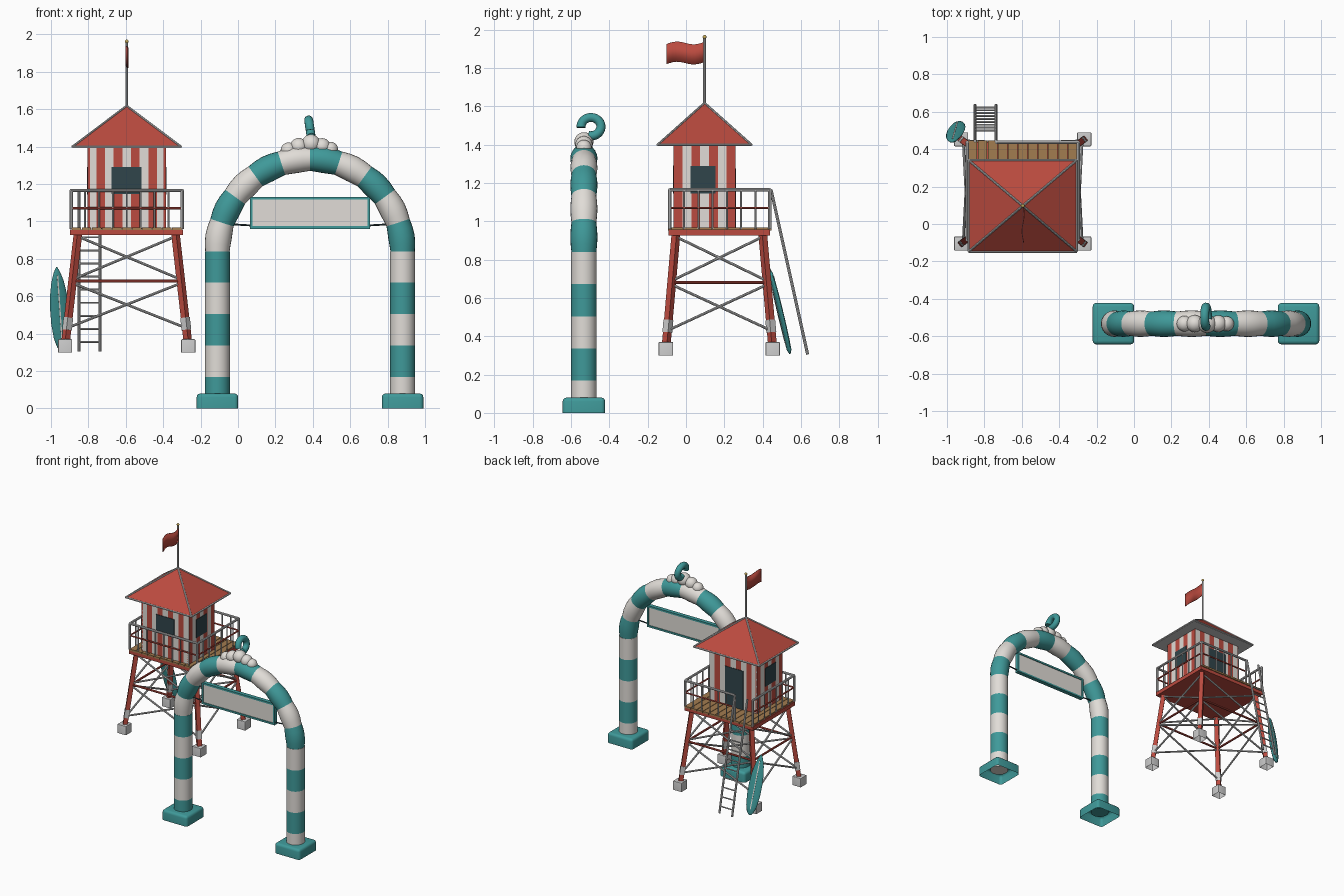
import bpy, bmesh, math
from mathutils import Vector, Matrix

if "Cube" in bpy.data.objects:
    bpy.data.objects.remove(bpy.data.objects["Cube"])

def material(name, rgb):
    m = bpy.data.materials.new(name)
    m.diffuse_color = (*rgb, 1)
    m.use_nodes = True
    m.node_tree.nodes["Principled BSDF"].inputs["Base Color"].default_value = m.diffuse_color
    return m

RED = material("red", (0.5, 0.07, 0.05))
TEAL = material("teal", (0.05, 0.32, 0.32))
WHITE = material("white", (0.75, 0.72, 0.68))
WOOD = material("wood", (0.36, 0.2, 0.08))
DARK = material("dark glass", (0.03, 0.06, 0.07))
GOLD = material("gold", (0.6, 0.42, 0.1))

def finish(bm, name, mat=None, smooth=False):
    bmesh.ops.recalc_face_normals(bm, faces=bm.faces)
    me = bpy.data.meshes.new(name)
    bm.to_mesh(me)
    bm.free()
    ob = bpy.data.objects.new(name, me)
    bpy.context.collection.objects.link(ob)
    if mat:
        me.materials.append(mat)
    if smooth:
        bpy.context.view_layer.objects.active = ob
        ob.select_set(True)
        bpy.ops.object.shade_smooth_by_angle(angle=math.radians(40))
        ob.select_set(False)
    return ob

def add_box(bm, c, s):
    return bmesh.ops.create_cube(bm, size=1, matrix=Matrix.Translation(c) @ Matrix.Diagonal((*s, 1)))["verts"]

def add_rod(bm, a, b, r, n=8):
    a, b = Vector(a), Vector(b)
    rot = (b - a).to_track_quat('Z', 'Y').to_matrix().to_4x4()
    spin = Matrix.Rotation(math.pi / 4, 4, 'Z') if n == 4 else Matrix()
    bmesh.ops.create_cone(bm, segments=n, radius1=r, radius2=r, depth=(b - a).length, cap_ends=True,
                          matrix=Matrix.Translation((a + b) / 2) @ rot @ spin)

def boxes(name, items, mat=None):
    bm = bmesh.new()
    for c, s in items:
        add_box(bm, c, s)
    return finish(bm, name, mat)

def rods(name, items, r, mat=None, n=8):
    bm = bmesh.new()
    for a, b in items:
        add_rod(bm, a, b, r, n)
    return finish(bm, name, mat, n > 4)

def balls(name, items, mat):
    bm = bmesh.new()
    for c, r in items:
        bmesh.ops.create_uvsphere(bm, u_segments=20, v_segments=12, radius=r, matrix=Matrix.Translation(c))
    return finish(bm, name, mat, True)

def open_blocks(name, items, bevel, mat=None):
    # rounded blocks, open underneath
    bm = bmesh.new()
    for c, s in items:
        add_box(bm, c, s)
    low = min(v.co.z for v in bm.verts)
    edges = [e for e in bm.edges if max(v.co.z for v in e.verts) > low + 0.01]
    bmesh.ops.bevel(bm, geom=edges, offset=bevel, segments=3, affect='EDGES', profile=0.5)
    bm.faces.ensure_lookup_table()
    bottom = [f for f in bm.faces if all(v.co.z < low + 0.001 for v in f.verts)]
    bmesh.ops.delete(bm, geom=bottom, context='FACES')
    return finish(bm, name, mat, True)

# ---------------- lifeguard tower ----------------
CX, CY = -0.595, 0.174
CORNERS = [(-1, -1), (1, -1), (1, 1), (-1, 1)]

def leg(i, z):
    t = (z - 0.335) / (0.94 - 0.335)
    sx, sy = CORNERS[i % 4]
    return Vector((CX + sx * (0.329 - 0.069 * t), CY + sy * (0.279 - 0.053 * t), z))

open_blocks("footings", [(leg(i, 0.335), (0.075, 0.075, 0.07)) for i in range(4)], 0.004)
rods("tower_legs", [(leg(i, 0.36), leg(i, 0.94)) for i in range(4)], 0.023, RED, 4)
rods("leg_sleeves", [(leg(i, 0.42), leg(i, 0.485)) for i in range(4)], 0.026, None, 4)
rods("leg_ties", [(leg(i, 0.68), leg(i + 1, 0.68)) for i in range(4)], 0.008, RED)
braces = []
for i in range(4):
    for lo, hi in ((0.43, 0.67), (0.69, 0.92)):
        braces += [(leg(i, lo), leg(i + 1, hi)), (leg(i, hi), leg(i + 1, lo))]
rods("cross_braces", braces, 0.007)

# deck frame and planks
boxes("deck_frame", [((CX, CY, 0.942), (0.604, 0.53, 0.03))], RED)
pw = 0.59 / 11
boxes("deck_planks", [((CX - 0.295 + pw * (i + 0.5), CY + 0.003, 0.96), (pw - 0.004, 0.54, 0.014))
                      for i in range(11)], WOOD)

# railing with a gap for the ladder at the back left
x0, x1, y0, y1 = CX - 0.297, CX + 0.297, CY - 0.258, CY + 0.263
runs = [((x0, y0), (x1, y0), 8), ((x1, y0), (x1, y1), 7), ((x0, y1), (x0, y0), 7), ((x1, y1), (-0.735, y1), 6)]
tops, mids, posts, slim = [], [], [], []
for a, b, n in runs:
    a, b = Vector((*a, 0)), Vector((*b, 0))
    at = lambda p, z: Vector((p.x, p.y, z))
    tops.append((at(a, 1.165), at(b, 1.165)))
    mids.append((at(a, 1.07), at(b, 1.07)))
    for k in range(n + 1):
        p = a.lerp(b, k / n)
        (posts if k in (0, n) else slim).append((at(p, 0.96), at(p, 1.165)))
rods("railing_top", tops, 0.009)
rods("railing_middle", mids, 0.006, RED)
rods("railing_posts", posts, 0.009)
rods("railing_balusters", slim, 0.005)

# cabin: core with striped boards
KX, KY = -0.595, 0.097
boxes("cabin_core", [((KX, KY, 1.18), (0.406, 0.31, 0.43))], WHITE)
stripes = {0: [], 1: []}
bw = 0.417 / 9
for i in range(9):
    for s in (-1, 1):
        stripes[i % 2].append(((KX - 0.2085 + bw * (i + 0.5), KY + s * 0.155, 1.18), (bw, 0.012, 0.435)))
bd = 0.322 / 7
for i in range(7):
    for s in (-1, 1):
        stripes[(i + 1) % 2].append(((KX + s * 0.2035, KY - 0.161 + bd * (i + 0.5), 1.18), (0.012, bd, 0.435)))
boxes("white_boards", stripes[0], WHITE)
boxes("red_boards", stripes[1], RED)
boxes("windows", [((KX, KY - 0.16, 1.218), (0.16, 0.01, 0.145))] +
      [((KX + s * 0.208, KY - 0.008, 1.217), (0.01, 0.13, 0.145)) for s in (-1, 1)], DARK)
boxes("door", [((KX - 0.01, KY + 0.16, 1.12), (0.16, 0.01, 0.31))], DARK)

# pyramid roof with trim
RX, RY = 0.29, 0.245
bm = bmesh.new()
eave = [bm.verts.new((KX + sx * RX, KY + sy * RY, 1.4)) for sx, sy in CORNERS]
apex = bm.verts.new((KX, KY, 1.618))
for i in range(4):
    bm.faces.new((eave[i], eave[(i + 1) % 4], apex))
bm.faces.new(eave[::-1])
finish(bm, "roof", RED)
boxes("roof_soffit", [((KX, KY, 1.396), (RX * 2, RY * 2, 0.008))])
ev = [Vector((KX + sx * RX, KY + sy * RY, 1.4)) for sx, sy in CORNERS]
rods("roof_trim", [(ev[i], ev[(i + 1) % 4]) for i in range(4)] + [(p, (KX, KY, 1.618)) for p in ev], 0.006)

# flag
rods("flag_pole", [((KX, KY, 1.6), (KX, KY, 1.96))], 0.007)
balls("pole_finial", [((KX, KY, 1.962), 0.01)], GOLD)
bm = bmesh.new()
rows = []
for i in range(13):
    t = i / 12
    dz = 0.01 * math.sin(t * 2 * math.pi + math.pi) - 0.012 * t
    x = KX + 0.006 * math.sin(t * 7)
    rows.append([bm.verts.new((x, KY - 0.2 * t, z + dz)) for z in (1.832, 1.937)])
for p, q in zip(rows, rows[1:]):
    bm.faces.new((p[0], q[0], q[1], p[1]))
flag = finish(bm, "flag", RED, True)
flag.modifiers.new("thickness", 'SOLIDIFY').thickness = 0.004

# ladder
side = lambda x, z: Vector((x, 0.444 + (1.165 - z) * 0.222, z))
rods("ladder_rails", [(side(x, 0.305), side(x, 1.165)) for x in (-0.85, -0.738)], 0.008)
rods("ladder_rungs", [(side(-0.85, z), side(-0.738, z)) for z in [0.355 + 0.07 * k for k in range(9)]], 0.005)

# surfboard leaning on the back left leg
top, foot = Vector((-0.97, 0.437, 0.755)), Vector((-0.94, 0.543, 0.31))
up = (top - foot).normalized()
wide = (Vector((1, 0.25, 0)) - up * up.dot(Vector((1, 0.25, 0)))).normalized()
thick = up.cross(wide)
frame = Matrix((wide, thick, up)).transposed().to_4x4()
frame.translation = (top + foot) / 2
profile = [(-0.23, 0.008), (-0.21, 0.026), (-0.16, 0.041), (-0.08, 0.05), (0, 0.051), (0.08, 0.046), (0.15, 0.034), (0.2, 0.018), (0.23, 0.003)]
bm = bmesh.new()
rings = []
for z, w in profile:
    rings.append([bm.verts.new(frame @ Vector((w * math.cos(a), min(0.011, w * 0.5) * math.sin(a), z)))
                  for a in [k * math.tau / 16 for k in range(16)]])
for p, q in zip(rings, rings[1:]):
    for k in range(16):
        bm.faces.new((p[k], p[(k + 1) % 16], q[(k + 1) % 16], q[k]))
bm.faces.new(rings[0])
bm.faces.new(rings[-1])
finish(bm, "surfboard", TEAL, True)
boxes("surfboard_stripe", [((0, 0, 0), (0.007, 0.025, 0.37))], WHITE).matrix_world = frame

# ---------------- striped arch ----------------
AX, AY, AZ, AR = 0.385, -0.533, 0.84, 0.495
open_blocks("arch_bases", [((AX + s * AR, AY, 0.04), (0.222, 0.222, 0.08)) for s in (-1, 1)], 0.02, TEAL)
cols = {0: bmesh.new(), 1: bmesh.new()}
for s in (-1, 1):
    for k in range(5):
        x = AX + s * AR
        add_rod(cols[(k + (s > 0)) % 2], (x, AY, 0.168 * k + (0.04 if k == 0 else 0)), (x, AY, 0.168 * (k + 1)), 0.067, 24)
finish(cols[0], "teal_column_bands", TEAL, True)
finish(cols[1], "white_column_bands", WHITE, True)

# puffed arch segments, ten of 18 degrees each
arcs = {0: bmesh.new(), 1: bmesh.new()}
for k in range(10):
    bm, rings = arcs[k % 2], []
    for j, r in enumerate((0.065, 0.069, 0.071, 0.069, 0.065)):
        a = math.pi - math.radians(18) * (k + j / 4)
        rings.append([bm.verts.new((AX + (AR + r * math.cos(b)) * math.cos(a), AY + r * math.sin(b),
                                    AZ + (AR + r * math.cos(b)) * math.sin(a)))
                      for b in [n * math.tau / 24 for n in range(24)]])
    for p, q in zip(rings, rings[1:]):
        for n in range(24):
            bm.faces.new((p[n], p[(n + 1) % 24], q[(n + 1) % 24], q[n]))
    bm.faces.new(rings[0])
    bm.faces.new(rings[-1])
finish(arcs[0], "white_arch_segments", WHITE, True)
finish(arcs[1], "teal_arch_segments", TEAL, True)

# foam balls and curled hook on the crown
balls("foam_balls", [((AX + x, AY, z), r) for x, z, r in
      ((-0.115, 1.38, 0.042), (-0.06, 1.4, 0.046), (0.005, 1.415, 0.05), (0.065, 1.4, 0.045), (0.11, 1.385, 0.04))], WHITE)
cu = bpy.data.curves.new("crown_hook", 'CURVE')
cu.dimensions = '3D'
cu.bevel_depth, cu.bevel_resolution, cu.use_fill_caps = 0.024, 4, True
sp = cu.splines.new('POLY')
sp.points.add(24)
for i, p in enumerate(sp.points):
    a = math.radians(185 - 290 * i / 24)
    z = 0.048 * math.sin(a)
    p.co = (AX - z * 0.15, -0.496 + 0.052 * math.cos(a), 1.494 + z, 1)
cu.materials.append(TEAL)
sp.use_smooth = True
bpy.context.collection.objects.link(bpy.data.objects.new("crown_hook", cu))

# hanging sign
boxes("sign_panel", [((AX, AY, 1.045), (0.62, 0.02, 0.15))], WHITE)
boxes("sign_frame", [((AX, AY, 1.045 + s * 0.078), (0.642, 0.032, 0.014)) for s in (-1, 1)] +
      [((AX + s * 0.314, AY, 1.045), (0.014, 0.032, 0.17)) for s in (-1, 1)], TEAL)
rods("sign_ties", [((AX + s * 0.31, AY, 0.978), (AX + s * 0.43, AY, 0.985)) for s in (-1, 1)], 0.005, DARK)
